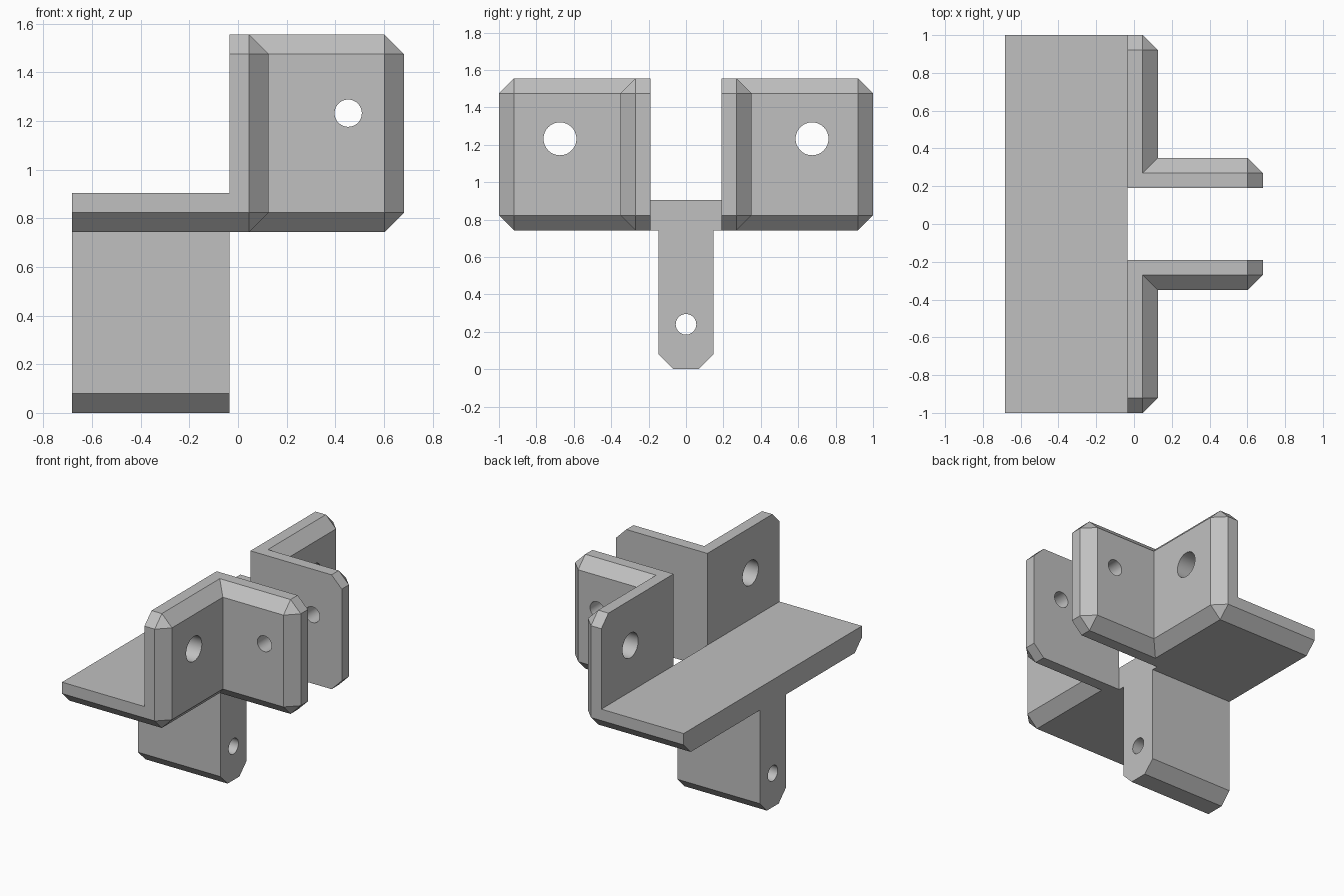
import bpy, bmesh, math
from mathutils import Matrix, Vector

if "Cube" in bpy.data.objects:
    bpy.data.objects.remove(bpy.data.objects["Cube"], do_unlink=True)

GREY = (0.53, 0.53, 0.53, 1)
CHAMFER = 0.08
BACK, STEP, FRONT, TIP = -0.682, -0.035, 0.126, 0.682   # stations along x
LOW, DECK, TOP = 0.743, 0.904, 1.555                    # stations along z
GAP, ARM_OUT = 0.19, 0.35                               # stations along y

grey = bpy.data.materials.new("plain grey")
grey.use_nodes = True
grey.diffuse_color = GREY
grey.node_tree.nodes["Principled BSDF"].inputs["Base Color"].default_value = GREY


def add_object(name, bm):
    mesh = bpy.data.meshes.new(name)
    bm.to_mesh(mesh)
    bm.free()
    mesh.materials.append(grey)
    obj = bpy.data.objects.new(name, mesh)
    bpy.context.collection.objects.link(obj)
    return obj


def chamfered_box(name, low, high, sides):
    """Box whose edges are chamfered where two of the listed sides meet."""
    low, high = Vector(low), Vector(high)
    bm = bmesh.new()
    bmesh.ops.create_cube(bm, size=1, matrix=Matrix.Translation((low + high) / 2)
                          @ Matrix.Diagonal((*(high - low), 1)))
    bm.normal_update()
    chosen = [e for e in bm.edges if all(
        any(f.normal.dot(Vector(s)) > 0.9 for s in sides) for f in e.link_faces)]
    bmesh.ops.bevel(bm, geom=chosen, offset=CHAMFER, segments=1,
                    profile=0.5, affect='EDGES')
    return add_object(name, bm)


def combine(target, tool, operation):
    """Apply a boolean and discard the tool."""
    mod = target.modifiers.new("boolean", 'BOOLEAN')
    mod.operation, mod.solver, mod.object = operation, 'EXACT', tool
    tool.hide_render = True
    bpy.ops.object.select_all(action='DESELECT')
    target.select_set(True)
    bpy.context.view_layer.objects.active = target
    bpy.ops.object.modifier_apply(modifier=mod.name)
    bpy.data.objects.remove(tool, do_unlink=True)


def drill(target, centre, radius, length, axis):
    turn = Matrix.Rotation(math.pi / 2, 4, 'Y' if axis == 'X' else 'X')
    bm = bmesh.new()
    bmesh.ops.create_cone(bm, cap_ends=True, segments=48, radius1=radius,
                          radius2=radius, depth=length,
                          matrix=Matrix.Translation(centre) @ turn)
    combine(target, add_object("hole_cutter", bm), 'DIFFERENCE')


# Shelf and the tongue hanging below it
under = [(0, 1, 0), (0, -1, 0), (0, 0, -1)]
shelf = chamfered_box("shelf", (BACK, -1, LOW), (STEP, 1, DECK), under)
tongue = chamfered_box("tongue", (BACK, -0.146, 0), (STEP, 0.146, LOW), under)
drill(tongue, (-0.36, 0, 0.24), 0.055, 1, 'X')
parts = [shelf, tongue]

# Mirrored angle brackets: an upright plate joined to a forward arm
for word, s in (("front", -1), ("back", 1)):
    outer = [(1, 0, 0), (0, s, 0), (0, 0, 1), (0, 0, -1)]

    def span(name, x, y_in, y_out):
        y = sorted((s * y_in, s * y_out))
        return chamfered_box(name, (STEP, y[0], LOW), (x, y[1], TOP), outer)

    bracket = span(word + "_bracket", FRONT, GAP + 0.03, 1)
    combine(bracket, span("arm", TIP, GAP, ARM_OUT), 'UNION')
    drill(bracket, (0.05, s * 0.674, 1.232), 0.088, 0.5, 'X')
    drill(bracket, (0.453, s * 0.27, 1.232), 0.056, 0.5, 'Y')
    parts.append(bracket)

# Smooth hole walls, crisp edges
bpy.ops.object.select_all(action='DESELECT')
for part in parts:
    part.select_set(True)
bpy.context.view_layer.objects.active = shelf
bpy.ops.object.shade_smooth_by_angle(angle=math.radians(30))
